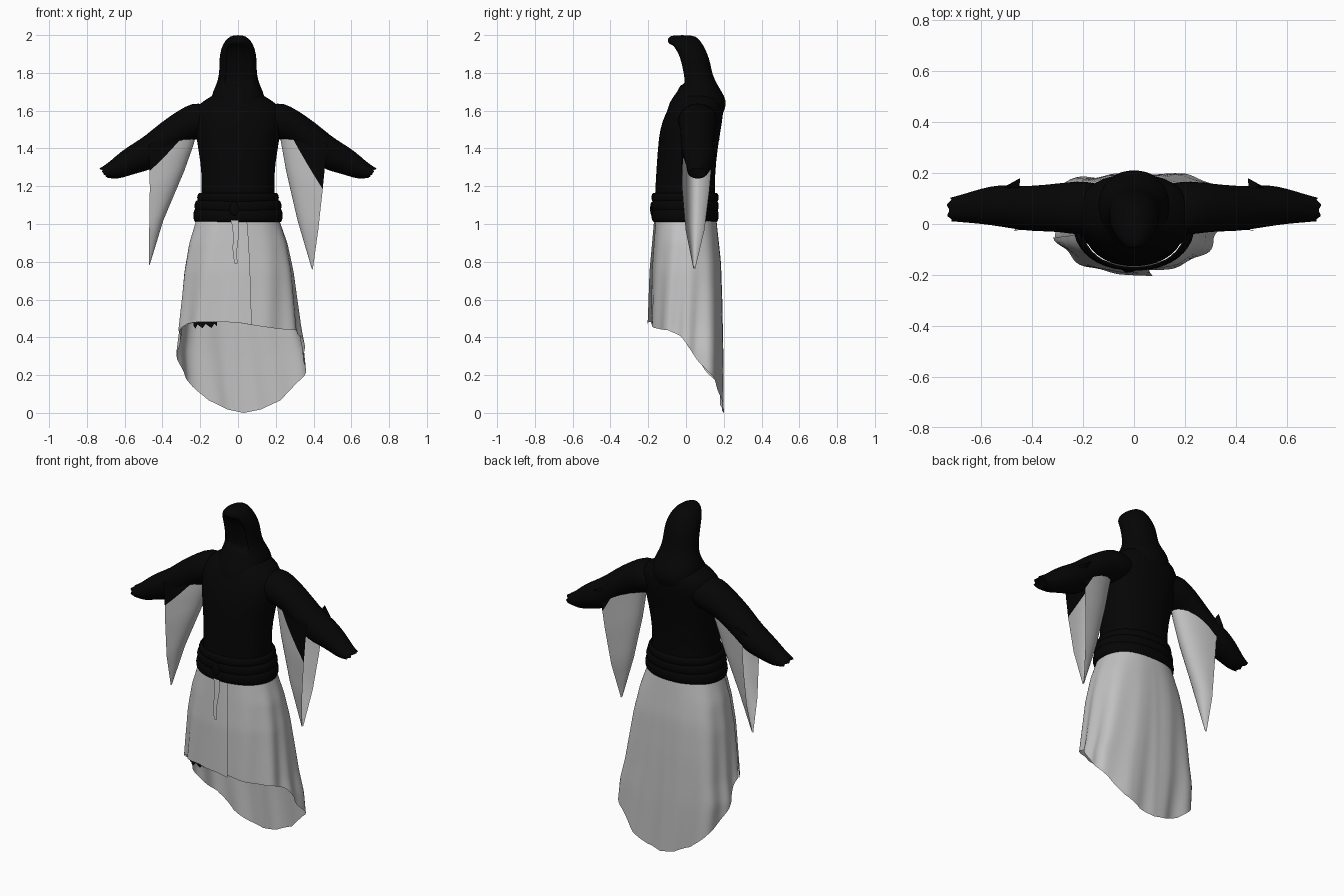
import bpy, bmesh, math
from mathutils import Vector

cube = bpy.data.objects.get("Cube")
if cube:
    bpy.data.objects.remove(cube, do_unlink=True)


def material(name, value):
    m = bpy.data.materials.new(name)
    m.use_nodes = True
    m.diffuse_color = (value, value, value, 1)
    bsdf = m.node_tree.nodes["Principled BSDF"]
    bsdf.inputs["Base Color"].default_value = (value, value, value, 1)
    bsdf.inputs["Roughness"].default_value = 0.9
    return m


BLACK = material("black cloth", 0.0015)
GREY = material("grey cloth", 0.54)


def finish(name, bm, mats, subdiv=0):
    bmesh.ops.recalc_face_normals(bm, faces=bm.faces)
    for f in bm.faces:
        f.smooth = True
    mesh = bpy.data.meshes.new(name)
    bm.to_mesh(mesh)
    bm.free()
    for m in mats:
        mesh.materials.append(m)
    ob = bpy.data.objects.new(name, mesh)
    bpy.context.collection.objects.link(ob)
    if subdiv:
        ob.modifiers.new("soften", "SUBSURF").levels = subdiv
        ob.modifiers["soften"].render_levels = subdiv


def grid(rows, closed=True, caps=(False, False)):
    """Skin a list of point rows."""
    bm = bmesh.new()
    vs = [[bm.verts.new(p) for p in row] for row in rows]
    n = len(rows[0])
    for a, b in zip(vs, vs[1:]):
        for i in range(n if closed else n - 1):
            j = (i + 1) % n
            bm.faces.new((a[i], a[j], b[j], b[i]))
    for row, cap in zip((vs[0], vs[-1]), caps):
        if cap:
            bm.faces.new(row)
    return bm


def spow(v, p):
    return math.copysign(abs(v) ** p, v)


def upright_ring(z, half, front, back, n=28, p=0.93):
    mid, depth = (front + back) / 2, (back - front) / 2
    return [(half * spow(math.sin(a), p), mid - depth * spow(math.cos(a), p), z)
            for a in (math.tau * i / n for i in range(n))]


def arm_ring(x, low, high, front, back, n=20):
    return [(x + 0.02 * math.sin(a), (front + back) / 2 + (back - front) / 2 * math.cos(a),
             (low + high) / 2 + (high - low) / 2 * math.sin(a))
            for a in (math.tau * i / n for i in range(n))]


def lerp(table, t):
    """Linear lookup in a sorted table of (key, value)."""
    for (k0, v0), (k1, v1) in zip(table, table[1:]):
        if t <= k1:
            u = max(0, (t - k0) / (k1 - k0))
            return v0 + (v1 - v0) * u
    return table[-1][1]


# Torso
torso = [(1.0, .215, -.165, .16), (1.1, .2, -.168, .155), (1.25, .188, -.16, .152),
         (1.4, .212, -.15, .168), (1.5, .228, -.14, .185), (1.58, .235, -.112, .198),
         (1.64, .21, -.08, .198), (1.68, .13, -.04, .17), (1.72, .08, -.02, .13)]
finish("torso", grid([upright_ring(*r) for r in torso], caps=(True, True)), [BLACK], 1)

# Hood with a shallow face opening and draped cowl
hood = [(1.57, .15, -.11, .19), (1.62, .147, -.095, .212), (1.66, .143, -.08, .212),
        (1.7, .134, -.045, .19), (1.74, .114, -.032, .165), (1.79, .1, -.035, .14),
        (1.85, .099, -.048, .13), (1.9, .097, -.062, .115), (1.95, .082, -.095, .09),
        (1.985, .056, -.1, .065), (2.0, .026, -.075, .035)]
bm = grid([upright_ring(*r) for r in hood], caps=(False, True))
opening = []
for f in bm.faces:
    c = f.calc_center_median()
    if 1.76 < c.z < 1.94 and abs(c.x) < 0.06 and c.y < 0:
        opening.append(f)
bmesh.ops.inset_region(bm, faces=opening, thickness=0.006)
bmesh.ops.translate(bm, verts=list({v for f in opening for v in f.verts}), vec=(0, 0.03, 0))
finish("hood", bm, [BLACK], 1)

# Wrapped belt: stacked bands
for name, z, h, half in (("belt_lower", 1.045, .035, .237), ("belt_middle", 1.095, .03, .23),
                         ("belt_upper", 1.14, .025, .216)):
    rows = []
    for k in range(9):
        a = math.pi * k / 8
        out = 0.014 * (math.sin(a) - 1)
        rows.append(upright_ring(z - h * math.cos(a), half + out, -.183 - out, .173 + out, n=40))
    finish(name, grid(rows), [BLACK])

# Belt knot
bm = bmesh.new()
bmesh.ops.create_uvsphere(bm, u_segments=16, v_segments=10, radius=0.025)
for v in bm.verts:
    v.co = Vector((v.co.x - 0.02, v.co.y * 0.4 - 0.18, v.co.z * 1.5 + 1.08))
finish("belt_knot", bm, [BLACK])

# Arms, drooping sleeves and their torn points
arm = [(.08, 1.52, 1.61, -.01, .14), (.16, 1.47, 1.635, -.04, .165), (.22, 1.45, 1.645, -.045, .17),
       (.3, 1.435, 1.6, -.03, .16), (.4, 1.35, 1.53, -.03, .15), (.47, 1.29, 1.468, -.02, .15),
       (.53, 1.275, 1.43, -.01, .155), (.6, 1.255, 1.385, 0, .14), (.66, 1.235, 1.33, .005, .12),
       (.71, 1.245, 1.295, .01, .105)]
# per side: inner edge (x, z), outer edge (x, z), colour border slope
drapes = {
    "left": (1, [(.21, 1.52), (.23, 1.42), (.255, 1.28), (.315, 1.02), (.39, .765)],
             [(.475, 1.42), (.462, 1.32), (.448, 1.18), (.425, .97), (.396, .76)], 1.6),
    "right": (-1, [(.21, 1.52), (.235, 1.42), (.285, 1.28), (.395, 1.02), (.467, .785)],
              [(.475, 1.42), (.468, 1.32), (.467, 1.18), (.47, .97), (.472, .78)], 0.95)}
for side, (s, inner, outer, slope) in drapes.items():
    rows = [[(s * x, y, z) for x, y, z in arm_ring(*r)] for r in arm]
    for i, p in enumerate(rows[-1]):        # ragged cuff
        rows[-1][i] = (p[0] + s * 0.012 * math.sin(i * 2.1), p[1], p[2])
    finish(side + "_arm", grid(rows, caps=(True, False)), [BLACK], 1)

    # hanging sleeve, folded at the inside and open at the outside
    depths = [.085, .08, .072, .05, .004]
    rows = []
    for k in range(17):
        t = k / 4
        xi, zi, xo, zo, d = (lerp(list(enumerate(c)), t) for c in (
            [p[0] for p in inner], [p[1] for p in inner],
            [p[0] for p in outer], [p[1] for p in outer], depths))
        row = []
        for i in range(17):
            a = math.pi * (i / 16 - 0.5)
            u = 1 - max(0, math.cos(a)) ** 0.9
            row.append((s * (xi + (xo - xi) * u), 0.06 - 0.004 * t + d * math.sin(a),
                        zi + (zo - zi) * u))
        rows.append(row)
    bm = grid(rows, closed=False)
    point, normal = Vector((s * 0.27, -0.02, 1.47)), Vector((s * slope, -0.8, 1))
    bmesh.ops.bisect_plane(bm, geom=bm.verts[:] + bm.edges[:] + bm.faces[:],
                           plane_co=point, plane_no=normal)
    for f in bm.faces:
        f.material_index = int((f.calc_center_median() - point).dot(normal) < 0)
    finish(side + "_sleeve_drape", bm, [BLACK, GREY])

    # torn point at the elbow
    base = Vector((s * 0.48, 0.125, 1.41))
    bm = bmesh.new()
    ring = [bm.verts.new(base + Vector(o)) for o in
            ((s * .03, .02, 0), (-s * .03, 0, .02), (0, -.02, -.05))]
    tip = bm.verts.new((s * 0.447, 0.18, 1.45))
    for i in range(3):
        bm.faces.new((ring[i], ring[(i + 1) % 3], tip))
    finish(side + "_sleeve_point", bm, [BLACK])

# Skirt: open cloth tube, rounded and short in front, flat and trailing behind
WIDTH = [(0, .33), (.18, .335), (.33, .335), (.45, .315), (.6, .3), (.75, .285), (.9, .258), (1.03, .215)]
FRONT = [(.3, -.185), (.47, -.185), (.75, -.18), (1.03, -.16)]
BACK = [(0, .2), (.3, .198), (.6, .192), (.8, .185), (1.03, .16)]
HEM = [(0, .478), (60, .455), (82, .41), (100, .32), (120, .225), (135, .16), (150, .065),
       (165, .018), (180, 0)]


def skirt_point(deg, t, lift=0.0):
    a = math.radians(deg)
    s, c = math.sin(a), math.cos(a)
    # squareness of the cross-section grows towards the back hem
    n = 2.3 if c > 0 else 2.3 + 2.4 * t * c * c / (c * c + 0.1)
    r = (abs(s) ** n + abs(c) ** n) ** (-1 / n)
    sx, cy = s * r, c * r
    hem = lerp(HEM, abs(deg)) - 0.035 * sx * max(0, c)
    z = 1.03 + (hem - 1.03) * t
    depth = -lerp(FRONT, z) if c > 0 else lerp(BACK, z)
    ripple = 0.011 * t * math.sin(a * 11 + 1 + 2 * t)
    side_fold = ripple * abs(s)
    back_fold = min(0, ripple - 0.008 * t) * min(1, 3 * abs(s)) if c < 0 else side_fold
    return (sx * (lerp(WIDTH, z) + side_fold + lift) + 0.012 * t * abs(sx) + 0.03 * t ** 3 * max(0, -c),
            -cy * (depth + back_fold + lift), z)


def skirt(name, a0, a1, cols, lift=0.0, flare=0.0):
    rows = [[skirt_point(a0 + (a1 - a0) * i / cols, k / 24, lift + flare * k / 24 * (i / cols) ** 4)
             for i in range(cols + 1)] for k in range(25)]
    bm = grid(rows, closed=False)
    bmesh.ops.remove_doubles(bm, verts=bm.verts, dist=1e-5)
    finish(name, bm, [GREY])


skirt("skirt", -180, 180, 120)
skirt("skirt_overlap", -75, 12, 30, lift=0.008, flare=0.015)

# Belt tail hanging over the skirt front
bm = grid([[(x + 0.006 * math.sin(k), -0.176 - 0.004 * k, 1.03 - 0.04 * k)
            for x in (-.04 + .004 * k, 0)] for k in range(7)], closed=False)
finish("belt_tail", bm, [GREY])

# Ragged dark lining under the front hem
bm = grid([[skirt_point(-52 + 3 * i, t + (0.02 * (i % 3) if t > 1 else 0), -0.008) for i in range(11)]
           for t in (.9, 1.02)], closed=False)
finish("torn_lining", bm, [BLACK])
